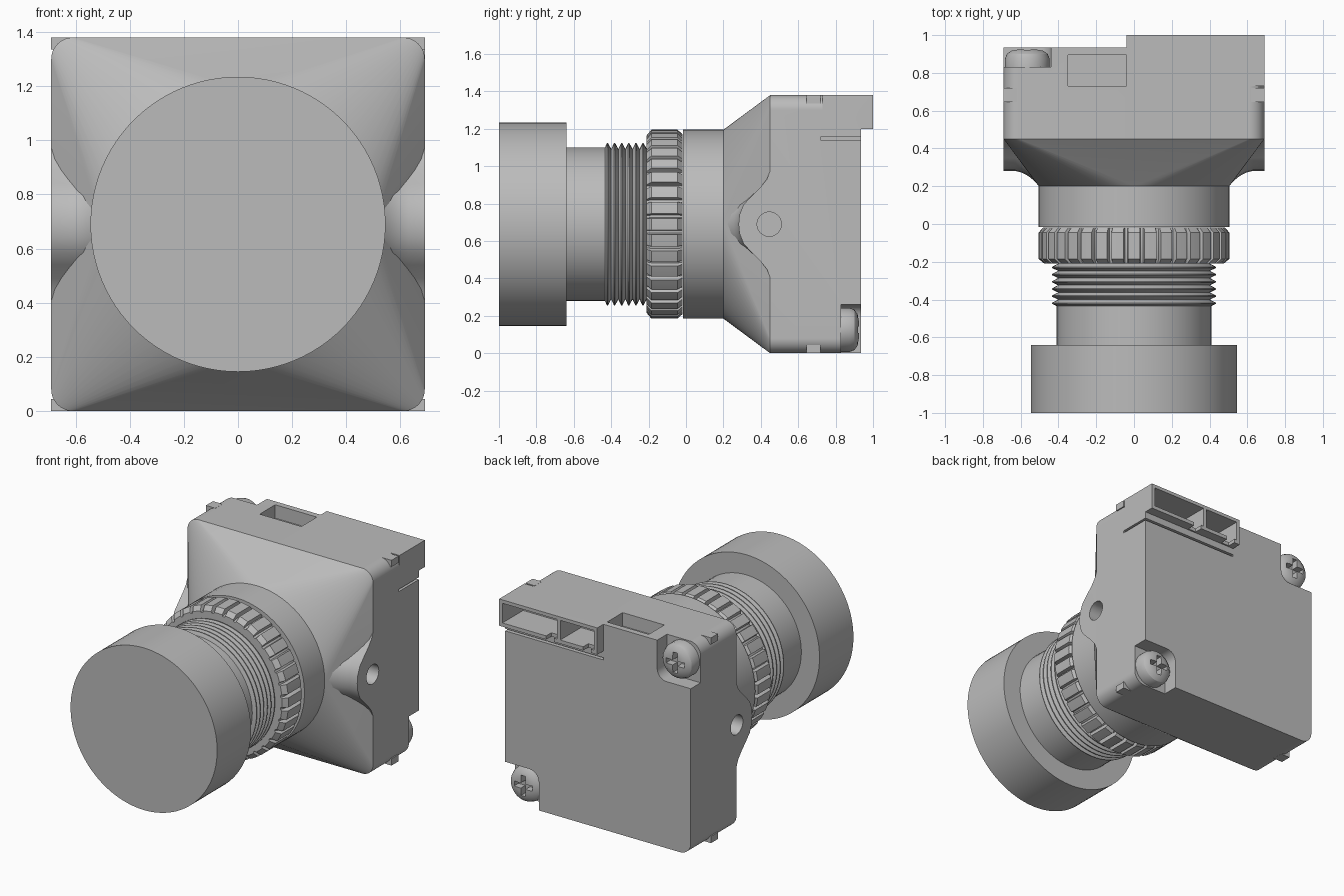
import bpy, bmesh
from math import sin, cos, pi, radians
from mathutils import Matrix, Vector

if "Cube" in bpy.data.objects:
    bpy.data.objects.remove(bpy.data.objects["Cube"])

CZ = 0.69    # height of the lens axis
HALF = 0.69  # half width of the housing

grey = bpy.data.materials.new("housing grey")
grey.use_nodes = True
grey.diffuse_color = (0.5, 0.5, 0.5, 1)
grey.node_tree.nodes["Principled BSDF"].inputs["Base Color"].default_value = (0.5, 0.5, 0.5, 1)


def finish(name, bm):
    bmesh.ops.remove_doubles(bm, verts=bm.verts, dist=1e-5)
    bmesh.ops.recalc_face_normals(bm, faces=bm.faces)
    mesh = bpy.data.meshes.new(name)
    bm.to_mesh(mesh)
    bm.free()
    mesh.materials.append(grey)
    ob = bpy.data.objects.new(name, mesh)
    bpy.context.collection.objects.link(ob)
    return ob


def loft(name, rings):
    """Skin a stack of closed rings and cap both ends."""
    bm = bmesh.new()
    rows = [[bm.verts.new(p) for p in ring] for ring in rings]
    n = len(rows[0])
    for a, b in zip(rows, rows[1:]):
        for i in range(n):
            j = (i + 1) % n
            bm.faces.new((a[i], a[j], b[j], b[i]))
    bm.faces.new(rows[0])
    bm.faces.new(rows[-1])
    return finish(name, bm)


def circle(y, r, n=72, cx=0, cz=CZ):
    return [(cx + r * cos(2 * pi * i / n), y, cz + r * sin(2 * pi * i / n)) for i in range(n)]


def lathe(name, profile, n=72, cx=0, cz=CZ):
    return loft(name, [circle(y, r, n, cx, cz) for y, r in profile])


def box(name, x, y, z, round_y=0):
    """Box from ranges, optionally with rounded edges along y."""
    bm = bmesh.new()
    lo, hi = Vector((x[0], y[0], z[0])), Vector((x[1], y[1], z[1]))
    bmesh.ops.create_cube(bm, size=1, matrix=Matrix.Translation((lo + hi) / 2) @ Matrix.Diagonal((hi - lo).to_4d()))
    if round_y:
        edges = [e for e in bm.edges if abs(e.verts[0].co.y - e.verts[1].co.y) > 1e-4]
        bmesh.ops.bevel(bm, geom=edges, offset=round_y, segments=6, profile=0.5, affect='EDGES')
    return finish(name, bm)


def combine(target, tool, operation='DIFFERENCE', keep=False):
    mod = target.modifiers.new("combine", 'BOOLEAN')
    mod.operation, mod.object, mod.solver = operation, tool, 'EXACT'
    bpy.context.view_layer.objects.active = target
    bpy.ops.object.modifier_apply(modifier=mod.name)
    if not keep:
        bpy.data.objects.remove(tool)


def corner_ring(y, r, c):
    """Four quarter arcs of radius r centred c out from the axis."""
    pts = []
    for q in range(4):
        sx, sz = ((1, 1), (-1, 1), (-1, -1), (1, -1))[q]
        for k in range(17):
            a = (q + k / 16) * pi / 2
            pts.append((sx * c + r * cos(a), y, CZ + sz * c + r * sin(a)))
    return pts


# Housing: round collar flaring into a rounded square box
R = 0.08
housing = loft("housing", [corner_ring(-0.015, 0.505, 0), corner_ring(0.2, 0.505, 0),
                           corner_ring(0.45, R, HALF - R), corner_ring(0.935, R, HALF - R)])

# Connector block on the upper back edge, with two open sockets
combine(housing, box("connector", (-0.04, HALF), (0.73, 1.0), (1.2, 1.38)), 'UNION')
for x0, x1 in ((-0.015, 0.235), (0.26, 0.665)):
    combine(housing, box("socket", (x0, x1), (0.78, 1.1), (1.225, 1.357)))
    combine(housing, box("socket_slot", (x0 + 0.02, x0 + 0.08), (0.945, 1.1), (1.1, 1.3)))
combine(housing, box("seam_slit", (-0.04, 0.8), (0.72, 1.05), (1.14, 1.155)))

# Pocket in the top
combine(housing, box("top_pocket", (-0.35, -0.04), (0.73, 0.895), (1.29, 1.5)))

# Cross-head screws sunk in two opposite back corners
screws = []
for side, cx, cz in (("upper", -0.565, 1.255), ("lower", 0.565, 0.125)):
    s = 1 if cx > 0 else -1
    xs = sorted((s * 0.44, s * 0.95))
    zs = sorted((CZ - s * 0.43, CZ - s * 0.95))
    combine(housing, box("screw_recess", xs, (0.83, 1.1), zs, 0.07))
    screw = lathe(side + "_screw", [(0.82, 0.118), (0.875, 0.118), (0.9, 0.108),
                                    (0.917, 0.085), (0.924, 0.05)], 40, cx, cz)
    for w, h in ((0.068, 0.017), (0.017, 0.068)):
        combine(screw, box("cross_slot", (cx - w, cx + w), (0.875, 1), (cz - h, cz + h)))
    screws.append(screw)

# Small square clips at the four corners
clips = []
for sx in (-1, 1):
    for sz in (-1, 1):
        xs = sorted((sx * HALF, sx * (HALF - 0.07)))
        zs = sorted((CZ + sz * HALF, CZ + sz * (HALF - 0.045)))
        clips.append(box("corner_clip", xs, (0.645, 0.72), zs))

# Side mounting lugs that sweep into the collar, each with a screw hole
half_profile = [(0.281, 0.0), (0.286, 0.05), (0.308, 0.105), (0.35, 0.15),
                (0.4, 0.2), (0.432, 0.24), (0.448, 0.28), (0.52, 0.28)]
outline = half_profile[::-1] + [(y, -z) for y, z in half_profile[1:]]
slices = [(0.69, 1), (0.63, 1), (0.595, 1.05), (0.56, 1.16), (0.53, 1.3), (0.5, 1.47)]
lugs = []
for s, side in ((1, "left"), (-1, "right")):
    lug = loft(side + "_lug", [[(s * (x - (0.002 if y > 0.45 else 0)), 0.45 + (y - 0.45) * (k if y < 0.45 else 1), CZ + z)
                                for y, z in outline] for x, k in slices])
    bm = bmesh.new()
    bmesh.ops.create_cone(bm, cap_ends=True, segments=32, radius1=0.065, radius2=0.065, depth=0.4,
                          matrix=Matrix.Translation((s * 0.72, 0.445, CZ)) @ Matrix.Rotation(pi / 2, 4, 'Y'))
    hole = finish("hole", bm)
    combine(housing, hole, keep=True)
    combine(lug, hole)
    lugs.append(lug)

# Knurled locking ring
TEETH = 36


def knurl(y, top, base):
    pts = []
    for i in range(TEETH):
        for f, r in ((-0.36, top), (0, top), (0.36, top), (0.42, base), (0.58, base)):
            a = 2 * pi * (i + f) / TEETH
            pts.append((r * cos(a), y, CZ + r * sin(a)))
    return pts


ring = loft("locking_ring", [knurl(-0.21, 0.475, 0.465), knurl(-0.185, 0.505, 0.475),
                             knurl(-0.045, 0.505, 0.475), knurl(-0.018, 0.48, 0.47)])

# Threaded section, barrel and cap of the lens
PITCH = 0.038
thread = [(-0.438, 0.4)]
for i in range(6):
    y = -0.438 + i * PITCH
    thread += [(y + PITCH * 0.4, 0.434), (y + PITCH * 0.55, 0.434), (y + PITCH, 0.402)]
lens = [lathe("lens_thread", thread + [(-0.19, 0.402)]),
        lathe("lens_barrel", [(-0.66, 0.41), (-0.43, 0.41)]),
        lathe("lens_cap", [(-1.0, 0.545), (-0.64, 0.545)], 96)]

# Smooth shading with crisp edges
bpy.ops.object.select_all(action='DESELECT')
for ob in [housing, ring] + lens + screws + lugs + clips:
    ob.select_set(True)
bpy.context.view_layer.objects.active = housing
bpy.ops.object.shade_smooth_by_angle(angle=radians(30))
